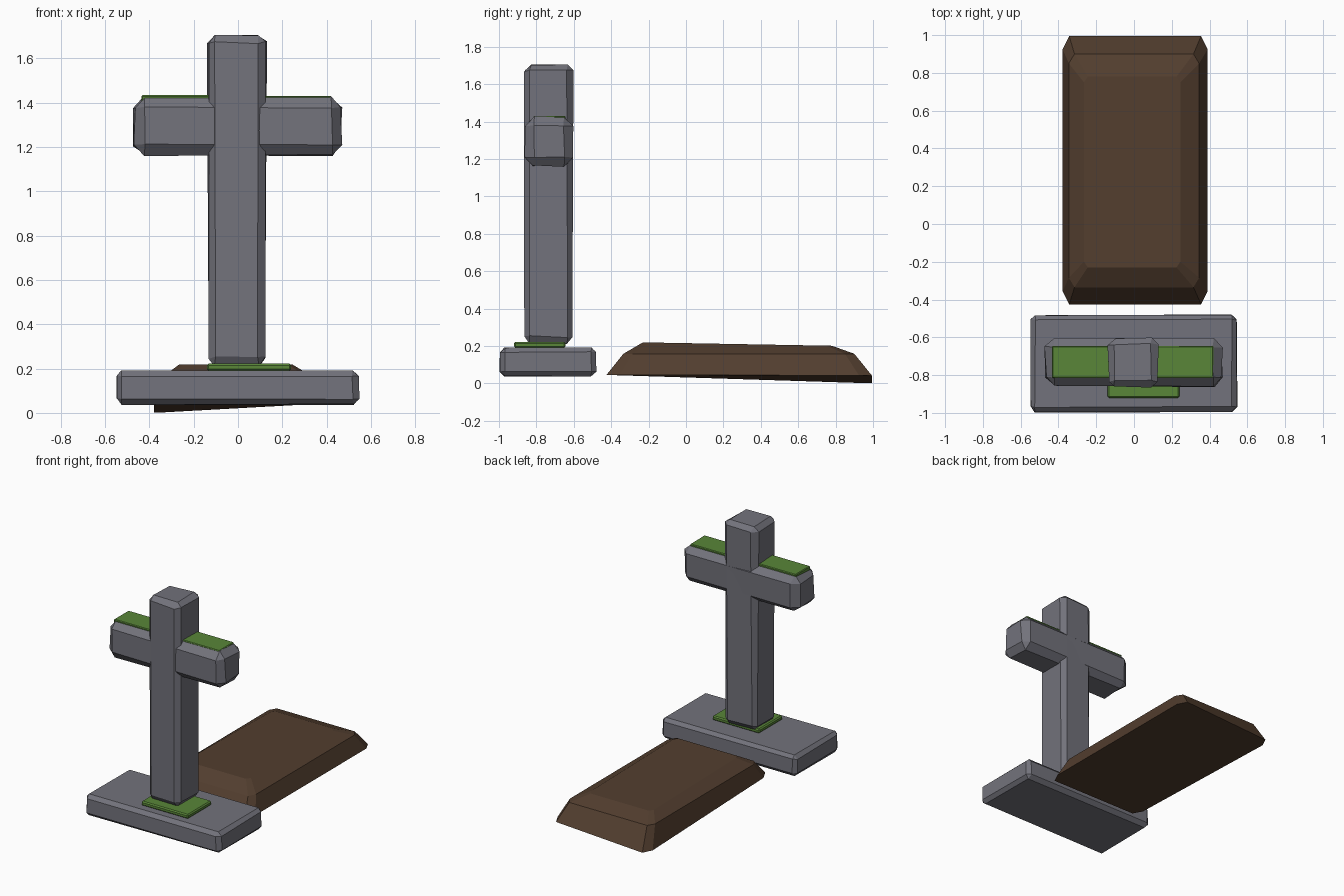
import bpy, bmesh, random
from mathutils import Vector

if "Cube" in bpy.data.objects:
    bpy.data.objects.remove(bpy.data.objects["Cube"])

random.seed(4)


def material(name, rgb):
    m = bpy.data.materials.new(name)
    m.diffuse_color = (*rgb, 1)
    m.use_nodes = True
    m.node_tree.nodes["Principled BSDF"].inputs["Base Color"].default_value = m.diffuse_color
    return m


STONE = material("stone", (0.17, 0.17, 0.20))
MOSS = material("moss", (0.10, 0.24, 0.04))
EARTH = material("earth", (0.085, 0.048, 0.028))


def finish(bm, name, mat):
    bmesh.ops.recalc_face_normals(bm, faces=bm.faces)
    mesh = bpy.data.meshes.new(name)
    bm.to_mesh(mesh)
    bm.free()
    mesh.materials.append(mat)
    ob = bpy.data.objects.new(name, mesh)
    bpy.context.collection.objects.link(ob)
    return ob


def chamfered_box(name, lo, hi, bevel, mat, rough=0.0):
    """Box between two corners with cut edges and slightly uneven corners."""
    lo, hi = Vector(lo), Vector(hi)
    bm = bmesh.new()
    bmesh.ops.create_cube(bm, size=1)
    for v in bm.verts:
        v.co = Vector(((lo[i] + hi[i]) / 2 + v.co[i] * (hi[i] - lo[i])) for i in range(3))
    bmesh.ops.bevel(bm, geom=bm.edges[:], offset=bevel, segments=1,
                    affect='EDGES', clamp_overlap=True)
    for v in bm.verts:
        v.co += Vector([random.uniform(-rough, rough) for _ in range(3)])
    return finish(bm, name, mat)


# Stone cross and its plinth
chamfered_box("plinth", (-0.55, -0.995, 0.037), (0.545, -0.48, 0.194), 0.027, STONE, 0.004)
chamfered_box("upright", (-0.135, -0.865, 0.217), (0.125, -0.605, 1.703), 0.032, STONE, 0.006)
chamfered_box("crossbar", (-0.468, -0.86, 1.162), (0.467, -0.608, 1.425), 0.045, STONE, 0.006)

# Moss patches on the arms and at the foot
chamfered_box("left_arm_moss", (-0.435, -0.815, 1.40), (-0.10, -0.645, 1.433), 0.005, MOSS)
chamfered_box("right_arm_moss", (0.10, -0.815, 1.40), (0.42, -0.645, 1.430), 0.005, MOSS)
chamfered_box("foot_moss", (-0.14, -0.92, 0.19), (0.24, -0.645, 0.222), 0.008, MOSS)


# Earth mound: three corner-cut rings lofted from the tilted underside to the top
def ring(bm, x0, x1, y0, y1, cx, cy, height):
    pts = [(x0 + cx, y0), (x1 - cx, y0), (x1, y0 + cy), (x1, y1 - cy),
           (x1 - cx, y1), (x0 + cx, y1), (x0, y1 - cy), (x0, y0 + cy)]
    return [bm.verts.new((x, y, height(x, y))) for x, y in pts]


def underside(x, y):
    back = (y + 0.42) / 1.41
    return max(0.0, 0.045 - back * (0.024 - 0.055 * x))


bm = bmesh.new()
rings = [
    ring(bm, -0.378, 0.39, -0.425, 0.995, 0.035, 0.07, underside),
    ring(bm, -0.345, 0.345, -0.335, 0.90, 0.03, 0.05, lambda x, y: 0.158),
    ring(bm, -0.265, 0.245, -0.23, 0.78, 0.02, 0.03, lambda x, y: 0.215 - 0.018 * y),
]
for a, b in zip(rings, rings[1:]):
    for i in range(8):
        j = (i + 1) % 8
        bm.faces.new((a[i], a[j], b[j], b[i]))
bm.faces.new(rings[0][::-1])
bm.faces.new(rings[-1])
finish(bm, "earth_mound", EARTH)
